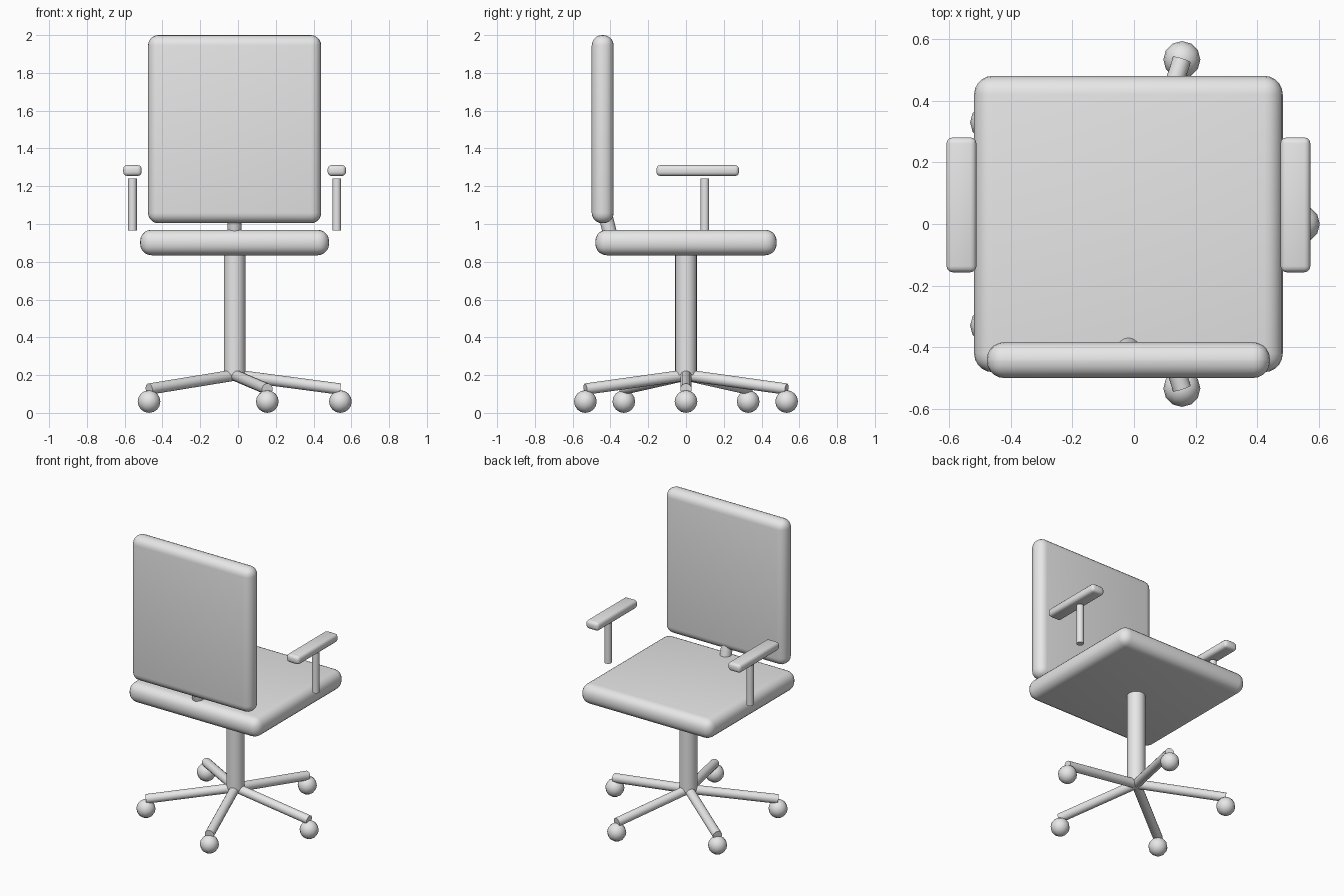
import bpy
import math
from mathutils import Vector

CX = -0.018  # shared centre line of the chair

cube = bpy.data.objects.get("Cube")
if cube:
    bpy.data.objects.remove(cube, do_unlink=True)

grey = bpy.data.materials.new("plain_grey")
grey.use_nodes = True
grey.diffuse_color = (0.8, 0.8, 0.8, 1)
grey.node_tree.nodes["Principled BSDF"].inputs["Base Color"].default_value = (0.8, 0.8, 0.8, 1)


def finish(name, angle=40):
    obj = bpy.context.object
    obj.name = name
    obj.data.materials.append(grey)
    bpy.ops.object.shade_smooth_by_angle(angle=math.radians(angle))
    return obj


def cushion(name, centre, size, radius, segments=5):
    """Box with rounded edges."""
    bpy.ops.mesh.primitive_cube_add(size=1, location=centre)
    obj = bpy.context.object
    obj.scale = size
    bpy.ops.object.transform_apply(location=False, rotation=False, scale=True)
    bevel = obj.modifiers.new("rounding", 'BEVEL')
    bevel.width = radius
    bevel.segments = segments
    bpy.ops.object.modifier_apply(modifier=bevel.name)
    return finish(name)


def tube(name, start, end, radius, sides=24):
    """Cylinder between two points."""
    a, b = Vector(start), Vector(end)
    axis = b - a
    bpy.ops.mesh.primitive_cylinder_add(
        vertices=sides, radius=radius, depth=axis.length, location=(a + b) / 2,
        rotation=axis.to_track_quat('Z', 'Y').to_euler())
    return finish(name)


# Seat, backrest and the leaning bracket between them
cushion("seat", (CX, 0, 0.902), (1.0, 0.96, 0.135), 0.06)
cushion("backrest", (CX, -0.441, 1.502), (0.917, 0.116, 0.996), 0.055)
tube("backrest_bracket", (CX, -0.39, 0.9), (CX, -0.44, 1.1), 0.037)

# Armrests on thin posts
for side, sign in (("left", 1), ("right", -1)):
    x = CX + sign * 0.541
    cushion(side + "_armrest", (x, 0.062, 1.283), (0.097, 0.437, 0.057), 0.02, 3)
    tube(side + "_armrest_post", (x, 0.1, 0.965), (x, 0.1, 1.24), 0.023)

# Central column
tube("column", (CX, 0, 0.2), (CX, 0, 0.86), 0.057)

# Five sloping legs with ball feet
for i in range(5):
    a = math.tau * i / 5
    x, y = CX + 0.56 * math.cos(a), 0.56 * math.sin(a)
    tube(f"leg_{i + 1}", (CX, 0, 0.2), (x, y, 0.126), 0.03, 16)
    bpy.ops.mesh.primitive_uv_sphere_add(segments=12, ring_count=8, radius=0.06, location=(x, y, 0.06))
    finish(f"caster_{i + 1}", 60)
